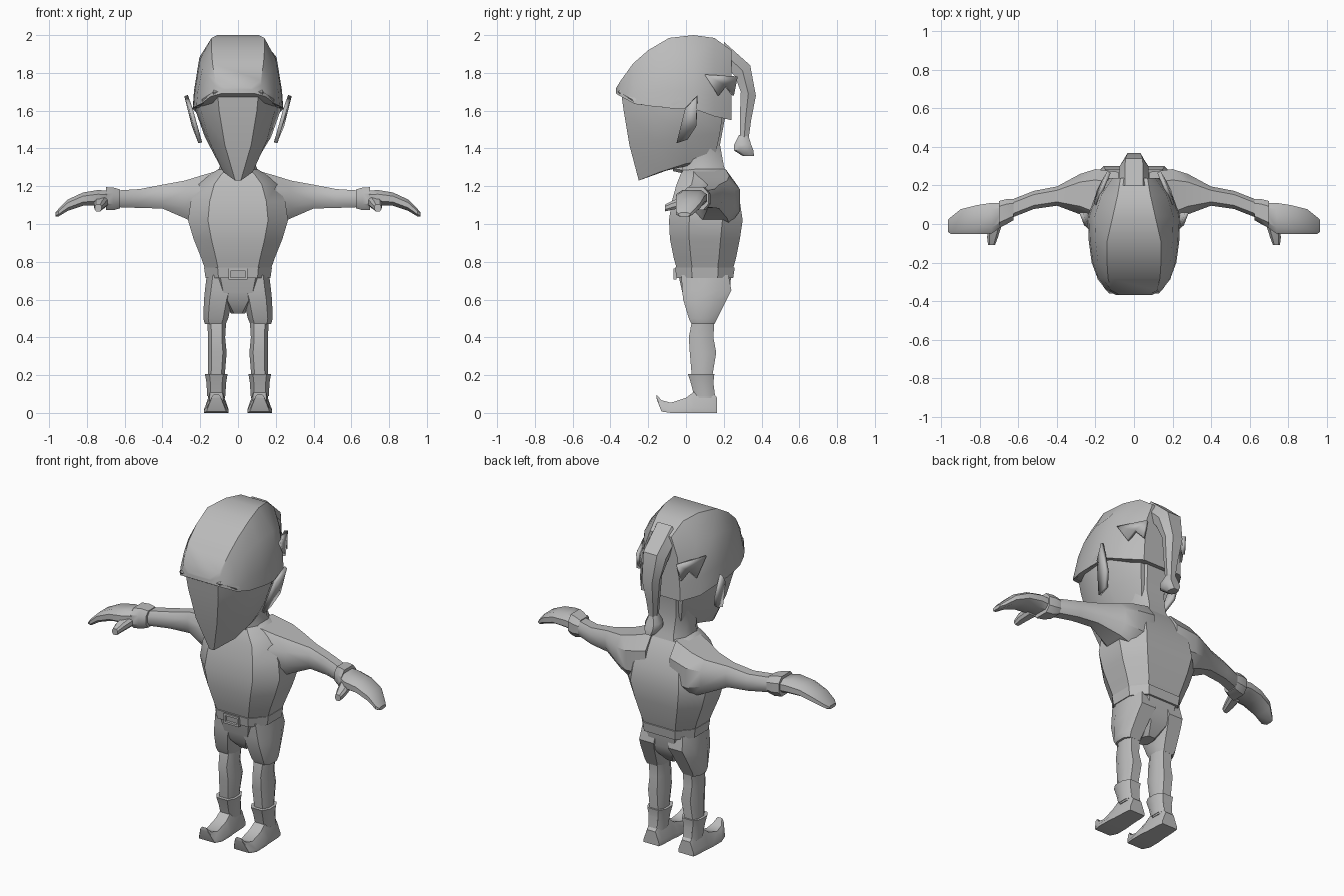
import bpy
import bmesh
import math

# Remove the default cube only
default = bpy.data.objects.get("Cube")
if default:
    bpy.data.objects.remove(default, do_unlink=True)

# Single flat grey for the whole figure
grey = bpy.data.materials.new("plain_grey")
grey.use_nodes = True
COLOUR = (0.5, 0.5, 0.5, 1)
grey.diffuse_color = COLOUR
grey.node_tree.nodes["Principled BSDF"].inputs["Base Color"].default_value = COLOUR

# Unit cross-sections
OCTAGON = [(1, .45), (.6, 1), (-.6, 1), (-1, .45), (-1, -.45), (-.6, -1), (.6, -1), (1, -.45)]
BOX = [(1, 1), (-1, 1), (-1, -1), (1, -1)]
TRAPEZOID = [(.55, 1), (-.55, 1), (-1, -.5), (-1, -1), (1, -1), (1, -.5)]


def finish(name, bm, mirror=False, thickness=0):
    """Turn a bmesh into a shaded object, optionally mirrored or thickened."""
    bmesh.ops.recalc_face_normals(bm, faces=bm.faces[:])
    mesh = bpy.data.meshes.new(name)
    bm.to_mesh(mesh)
    bm.free()
    mesh.materials.append(grey)
    obj = bpy.data.objects.new(name, mesh)
    bpy.context.collection.objects.link(obj)
    if thickness:
        solid = obj.modifiers.new("thickness", "SOLIDIFY")
        solid.thickness = thickness
        solid.offset = 0
    if mirror:
        obj.modifiers.new("other_side", "MIRROR").use_clip = False
    bpy.ops.object.select_all(action="DESELECT")
    obj.select_set(True)
    bpy.context.view_layer.objects.active = obj
    bpy.ops.object.shade_smooth_by_angle(angle=math.radians(35))
    return obj


def loft(name, rings, **options):
    """Skin a list of closed rings and cap both ends."""
    bm = bmesh.new()
    loops = [[bm.verts.new(point) for point in ring] for ring in rings]
    count = len(loops[0])
    for lower, upper in zip(loops, loops[1:]):
        for i in range(count):
            j = (i + 1) % count
            bm.faces.new((lower[i], lower[j], upper[j], upper[i]))
    bm.faces.new(loops[0])
    bm.faces.new(loops[-1])
    return finish(name, bm, **options)


def stack(name, axis, rows, profile=OCTAGON, **options):
    """Loft a profile along an axis; row = position, centre a, centre b, half a, half b."""
    rings = []
    for pos, ca, cb, ha, hb in rows:
        ring = []
        for u, v in profile:
            point = [ca + u * ha, cb + v * hb]
            point.insert("xyz".index(axis), pos)
            ring.append(point)
        rings.append(ring)
    return loft(name, rings, **options)


def plate(name, points, thickness, **options):
    """Thin solid sheet from one outline."""
    bm = bmesh.new()
    bm.faces.new([bm.verts.new(point) for point in points])
    return finish(name, bm, thickness=thickness, **options)


def symmetric(half):
    """Close a half outline with its reflection across x."""
    return half + [(-x, y, z) for x, y, z in reversed(half)]


# Face: long wedge tapering to a pointed chin, with a jaw rising to the neck
def face_ring(front_y, front_z, strip, width, side_z, back_y, back_width):
    return symmetric([
        (strip, front_y, front_z),
        (width * .87, front_y * .55, (front_z + side_z) / 2),
        (width, 0, side_z),
        (back_width, back_y, side_z + .02),
    ])


loft("face", [
    face_ring(-.345, 1.71, .11, .225, 1.70, .2, .12),
    face_ring(-.33, 1.6, .1, .225, 1.60, .2, .12),
    face_ring(-.3, 1.42, .07, .175, 1.46, .18, .1),
    face_ring(-.25, 1.23, .015, .09, 1.32, .15, .07),
])

# Hat: arched sections running from the brow to the back of the head
def hat_ring(y, width, low, ridge, top):
    return symmetric([
        (width, y, low),
        (width * .97, y, low + (top - low) * .25),
        (width * .85, y, low + (top - low) * .7),
        (ridge, y, top),
    ])


loft("hat", [
    hat_ring(-.37, .09, 1.69, .07, 1.72),
    hat_ring(-.345, .145, 1.675, .12, 1.76),
    hat_ring(-.28, .19, 1.64, .135, 1.85),
    hat_ring(-.2, .22, 1.625, .14, 1.92),
    hat_ring(-.09, .235, 1.615, .14, 1.985),
    hat_ring(.04, .24, 1.61, .11, 2),
    hat_ring(.15, .2, 1.57, .085, 1.985),
    hat_ring(.24, .13, 1.55, .07, 1.92),
])

# Brow lip along the front edge of the hat
loft("hat_brim", [[(x, y, z), (x, y - .015, z + .025), (x, y + .03, z + .06), (x, y + .05, z)]
                  for x, y, z in symmetric([(.235, -.06, 1.61), (.19, -.27, 1.635), (.13, -.345, 1.675)])])

# Hanging hat tail, given by outer edge, inner edge and half width
TAIL = [(.2, 1.965, .2, 1.85, .08), (.34, 1.84, .26, 1.78, .075), (.37, 1.68, .29, 1.7, .055),
        (.345, 1.55, .285, 1.56, .035), (.33, 1.44, .285, 1.44, .022)]
loft("hat_tail", [symmetric([(w * .6, oy, oz), (w, (oy + iy) / 2, (oz + iz) / 2), (w * .8, iy, iz)])
                  for oy, oz, iy, iz, w in TAIL])
stack("tail_bell", "z", [(1.36, 0, .33, .025, .03), (1.39, 0, .305, .045, .052),
                         (1.42, 0, .3, .045, .045), (1.47, 0, .305, .02, .025)])

# Jagged hair tufts and pointed ears
plate("hair_tuft", [(.2, .1, 1.79), (.13, .27, 1.78), (.14, .25, 1.68),
                    (.165, .21, 1.73), (.185, .17, 1.68)], .02, mirror=True)
plate("ear", [(.275, .06, 1.68), (.25, -.005, 1.61), (.2, -.05, 1.43),
              (.205, .01, 1.45), (.235, .055, 1.52)], .02, mirror=True)

# Neck and torso
stack("neck", "z", [(1.24, 0, .1, .12, .12), (1.31, 0, .09, .095, .11),
                    (1.42, 0, .08, .1, .1), (1.58, 0, .09, .13, .12)])
stack("collar_knot", "y", [(-.07, 0, 1.3, .03, .02), (0, 0, 1.3, .05, .035), (.06, 0, 1.29, .05, .03)])
stack("torso", "z", [
    (.75, 0, .1, .17, .145), (.82, 0, .1, .195, .165), (.92, 0, .1, .235, .185),
    (1.02, 0, .105, .265, .195), (1.12, 0, .105, .25, .18),
    (1.21, 0, .1, .21, .15), (1.26, 0, .095, .15, .125), (1.3, 0, .095, .09, .1),
])

# Arms reaching sideways out of the shoulders
stack("arm", "x", [
    (.08, .12, 1.14, .15, .15), (.2, .145, 1.125, .14, .13), (.28, .155, 1.13, .105, .1),
    (.4, .145, 1.145, .05, .063), (.52, .125, 1.135, .047, .05), (.66, .07, 1.133, .047, .043),
], mirror=True)
stack("glove_cuff", "x", [(.625, .075, 1.133, .055, .05), (.66, .065, 1.133, .065, .06),
                          (.7, .05, 1.135, .07, .06)], mirror=True)
stack("hand", "x", [
    (.67, .055, 1.135, .055, .04), (.74, .03, 1.14, .08, .04), (.82, .022, 1.132, .075, .035),
    (.9, .012, 1.1, .065, .03), (.95, -.008, 1.06, .045, .02), (.967, -.01, 1.05, .03, .01),
], mirror=True)
stack("thumb", "y", [(-.11, .74, 1.085, .018, .018), (-.07, .735, 1.1, .028, .024),
                     (0, .72, 1.12, .035, .03)], mirror=True)

# Belt and buckle frame
stack("belt", "z", [(.715, 0, .1, .172, .15), (.77, 0, .1, .18, .158)])
for side in (-1, 1):
    stack("buckle_side", "x", [(side * .04, -.057, .735, .008, .028),
                               (side * .05, -.057, .735, .008, .028)], BOX)
    bar = .735 + side * .023
    stack("buckle_bar", "x", [(-.05, -.057, bar, .008, .006), (.05, -.057, bar, .008, .006)], BOX)

# Pelvis and short trouser legs
stack("pelvis", "z", [(.525, 0, .1, .035, .05), (.58, 0, .1, .08, .1),
                      (.64, 0, .105, .13, .125), (.73, 0, .1, .16, .14)])
stack("trouser_leg", "z", [
    (.47, .12, .09, .055, .06), (.5, .118, .09, .066, .075), (.6, .105, .1, .075, .115),
    (.65, .095, .11, .08, .13), (.73, .085, .1, .08, .125),
], mirror=True)

# Lower legs with boot cuffs
stack("lower_leg", "z", [
    (.08, .115, .1, .045, .055), (.2, .115, .085, .045, .055), (.32, .11, .09, .05, .07),
    (.4, .113, .08, .045, .065), (.48, .113, .09, .05, .06),
], mirror=True)
stack("boot_cuff", "z", [(.09, .115, .098, .048, .055), (.16, .115, .085, .052, .06),
                         (.205, .115, .08, .06, .07)], mirror=True)

# Boots with curled toes
stack("boot", "y", [
    (.165, .115, .04, .05, .04), (.14, .115, .055, .055, .055), (.04, .115, .055, .06, .055),
    (0, .115, .04, .065, .04), (-.08, .115, .027, .065, .027),
    (-.13, .115, .037, .052, .03), (-.157, .115, .088, .025, .01),
], TRAPEZOID, mirror=True)
